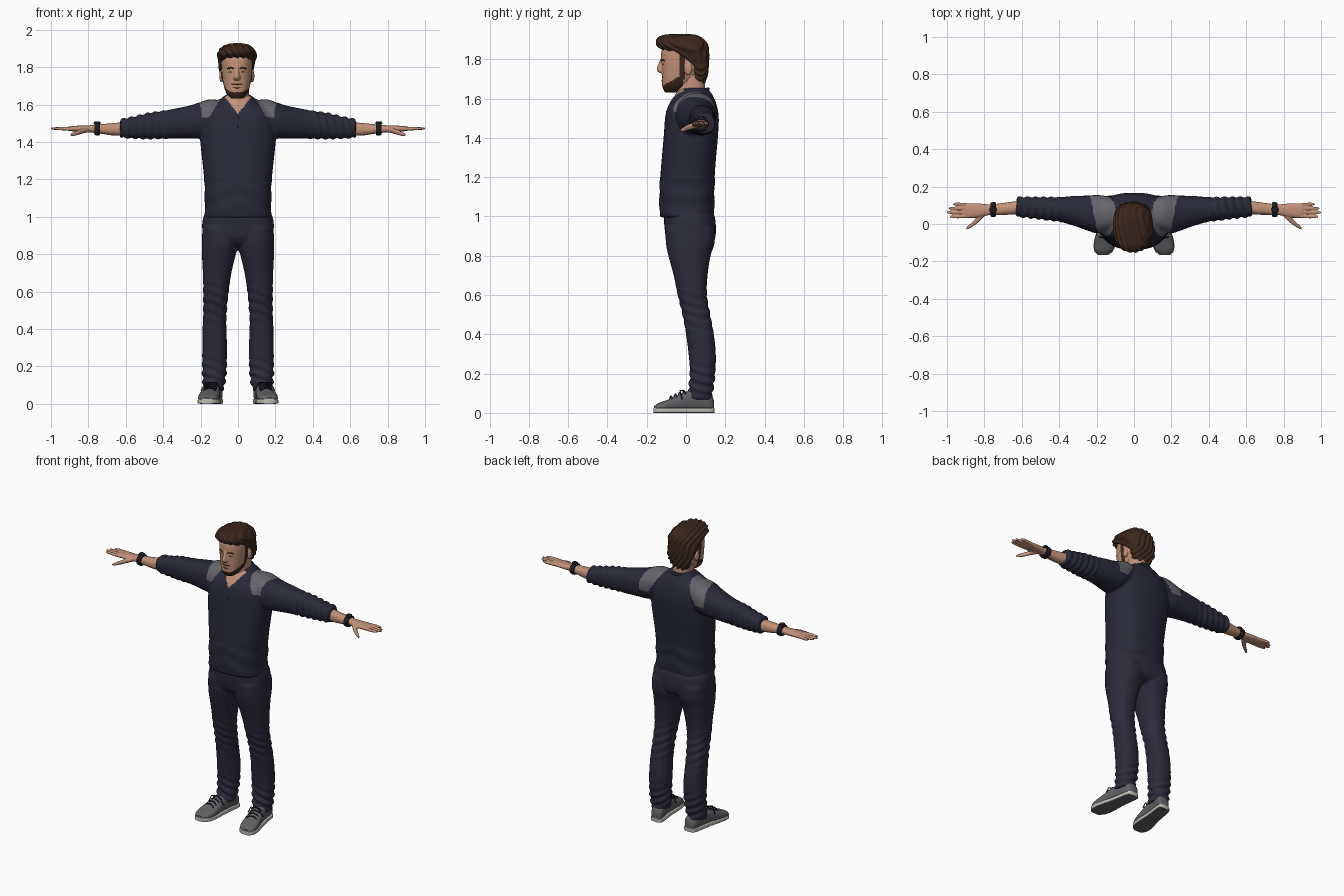
import bpy, bmesh, math
from mathutils import Matrix, Vector

if "Cube" in bpy.data.objects:
    bpy.data.objects.remove(bpy.data.objects["Cube"])


def material(name, r, g, b):
    m = bpy.data.materials.new(name)
    m.use_nodes = True
    m.diffuse_color = (r, g, b, 1)
    m.node_tree.nodes["Principled BSDF"].inputs["Base Color"].default_value = (r, g, b, 1)
    return m


SHIRT = material("navy shirt", 0.022, 0.022, 0.042)
TROUSERS = material("navy trousers", 0.025, 0.024, 0.044)
PATCH = material("grey panel", 0.13, 0.13, 0.145)
SKIN = material("skin", 0.54, 0.28, 0.19)
HAIR = material("brown hair", 0.045, 0.020, 0.011)
SHOE = material("grey canvas", 0.12, 0.12, 0.13)
SOLE = material("off white rubber", 0.50, 0.50, 0.45)
BLACK = material("black", 0.012, 0.012, 0.018)
LIPS = material("lips", 0.36, 0.13, 0.10)
EYE = material("eye white", 0.55, 0.50, 0.46)


def spline(rings, steps):
    """Smooth a list of ring tuples with a Catmull-Rom curve."""
    out = []
    for i in range(len(rings) - 1):
        p = [rings[max(0, min(len(rings) - 1, i + k))] for k in (-1, 0, 1, 2)]
        for s in range(steps):
            t = s / steps
            out.append([b + 0.5 * t * (c - a + t * (2*a - 5*b + 4*c - d + t * (3*(b - c) + d - a)))
                        for a, b, c, d in zip(*p)])
    return out + [list(rings[-1])]


def loft(bm, axis, rings, sx=1, p=2.3, n=32, steps=4):
    """Closed tube; a ring is (position, low a, high a, low b, high b)."""
    loops = []
    for t, a0, a1, b0, b1 in spline(rings, steps):
        loop = []
        for k in range(n):
            c, s = math.cos(math.tau * k / n), math.sin(math.tau * k / n)
            a = (a0 + a1) / 2 + (a1 - a0) / 2 * math.copysign(abs(c) ** (2 / p), c)
            b = (b0 + b1) / 2 + (b1 - b0) / 2 * math.copysign(abs(s) ** (2 / p), s)
            x, y, z = {"x": (t, a, b), "y": (a, t, b), "z": (a, b, t)}[axis]
            loop.append(bm.verts.new((x * sx, y, z)))
        loops.append(loop)
    for u, v in zip(loops, loops[1:]):
        for k in range(n):
            bm.faces.new((u[k], u[(k + 1) % n], v[(k + 1) % n], v[k]))
    bm.faces.new(loops[0])
    bm.faces.new(loops[-1])


def ball(bm, centre, size):
    bmesh.ops.create_uvsphere(bm, u_segments=16, v_segments=10, radius=1,
                              matrix=Matrix.Translation(centre) @ Matrix.Diagonal((*size, 1)))


def finish(name, bm, mats, voxel=0, rule=None, ripple=None):
    """Make the object, optionally fuse its tubes, crease it and colour faces by a rule."""
    bmesh.ops.recalc_face_normals(bm, faces=bm.faces)
    me = bpy.data.meshes.new(name)
    bm.to_mesh(me)
    bm.free()
    ob = bpy.data.objects.new(name, me)
    bpy.context.collection.objects.link(ob)
    if voxel:
        r = ob.modifiers.new("fuse", "REMESH")
        r.mode, r.voxel_size = "VOXEL", voxel
        s = ob.modifiers.new("relax", "SMOOTH")
        s.factor, s.iterations = 0.5, 4
        me = bpy.data.meshes.new_from_object(ob.evaluated_get(bpy.context.evaluated_depsgraph_get()))
        ob.modifiers.clear()
        ob.data = me
    if ripple:
        moved = [v.co + v.normal * ripple(v.co) for v in me.vertices]
        for v, co in zip(me.vertices, moved):
            v.co = co
    me.materials.clear()
    for m in mats:
        me.materials.append(m)
    me.shade_smooth()
    me.set_sharp_from_angle(angle=math.radians(45))
    for f in me.polygons:
        f.material_index = rule(f.center, f.normal) if rule else 0
    return ob


def cord(name, points, radius, mat, closed=False):
    cu = bpy.data.curves.new(name, "CURVE")
    cu.dimensions, cu.bevel_depth, cu.bevel_resolution, cu.use_fill_caps = "3D", radius, 2, True
    sp = cu.splines.new("POLY")
    sp.points.add(len(points) - 1)
    for q, co in zip(sp.points, points):
        q.co = (*co, 1)
    sp.use_cyclic_u = closed
    tmp = bpy.data.objects.new(name + "_path", cu)
    bm = bmesh.new()
    bm.from_mesh(tmp.to_mesh())
    bpy.data.objects.remove(tmp)
    finish(name, bm, [mat])


def sym(z, h, y0, y1, cx=0):
    return (z, cx - h, cx + h, y0, y1)


# Shirt: torso and both sleeves fused
bm = bmesh.new()
loft(bm, "z", [sym(0.995, .178, -.134, .143), sym(1.1, .178, -.136, .145), sym(1.2, .181, -.131, .146),
               sym(1.3, .191, -.123, .153), sym(1.4, .201, -.114, .162), sym(1.5, .2, -.106, .167),
               sym(1.56, .182, -.092, .158), sym(1.61, .12, -.062, .14), sym(1.645, .075, -.035, .115),
               sym(1.655, .06, -.02, .1)], p=2.5, n=48)
for s in (1, -1):
    loft(bm, "x", [(.06, -.02, .13, 1.47, 1.62), (.15, -.04, .15, 1.44, 1.628), (.2, -.05, .155, 1.42, 1.614),
                   (.25, -.035, .152, 1.418, 1.597), (.32, -.01, .15, 1.418, 1.582), (.4, .012, .144, 1.417, 1.567),
                   (.48, .022, .144, 1.416, 1.555), (.55, .031, .145, 1.418, 1.538),
                   (.628, .038, .145, 1.423, 1.522)], sx=s)


def shirt_colour(c, n):
    x = abs(c.x)
    if c.y < -.01 and x < (c.z - 1.55) * .8:
        return 2
    low = 1.53 if c.y < .05 else 1.5
    return int(c.z > low and .1 + (1.62 - c.z) * .6 < x < .205 + c.y * .2)


def shirt_creases(c):
    x = abs(c.x)
    if x > .36:
        return .004 * math.sin(x * 150 + c.y * 35 + c.z * 25) * min(1, (x - .36) * 12)
    return .002 * math.sin(c.z * 60 + x * 25) if c.z < 1.2 else 0


finish("shirt", bm, [SHIRT, PATCH, SKIN], .008, shirt_colour, shirt_creases)

# Neckline, placket and buttons
ring = [math.tau * k / 32 for k in range(32)]
cord("collar", [(.07 * math.cos(a), .03 + .082 * math.sin(a), 1.615 + .034 * math.sin(a)) for a in ring],
     .009, SHIRT, True)
cord("placket_seam", [(.016, -.09, 1.55), (.017, -.1, 1.515), (.016, -.105, 1.47), (-.014, -.106, 1.467)],
     .003, BLACK)
bm = bmesh.new()
for k in range(3):
    ball(bm, (.002, -.106 + .004 * k, 1.48 + .026 * k), (.005, .004, .005))
finish("buttons", bm, [BLACK])

# Trousers: hips and both legs fused
bm = bmesh.new()
loft(bm, "z", [sym(.85, .12, -.07, .11), sym(.885, .18, -.1, .147), sym(.95, .192, -.11, .152),
               sym(1.0, .185, -.112, .146), sym(1.03, .17, -.1, .13)], p=2.5, n=48)
for s in (1, -1):
    loft(bm, "z", [(.07, .08, .184, .0, .132), (.12, .068, .188, .014, .137), (.2, .06, .191, .02, .148),
                   (.3, .058, .191, .013, .152), (.4, .062, .189, .0, .142), (.5, .06, .186, -.017, .123),
                   (.6, .05, .186, -.042, .106), (.7, .035, .188, -.063, .11), (.8, .011, .193, -.09, .125),
                   (.86, -.005, .194, -.102, .145), (.94, .0, .19, -.106, .148)], sx=s)


def trouser_creases(c):
    cuff = max(0, 1 - abs(c.z - .14) / .14)
    knee = max(0, 1 - abs(c.z - .52) / .16)
    return (.006 * cuff + .003 * knee) * math.sin(c.z * 130 + c.x * 50 + c.y * 30)


finish("trousers", bm, [TROUSERS], .009, None, trouser_creases)

# Head: skull, nose and ears fused, beard by region
CX = -.006
bm = bmesh.new()
loft(bm, "z", [sym(1.632, .03, -.108, -.04, CX), sym(1.66, .056, -.12, .01, CX), sym(1.70, .07, -.123, .055, CX),
               sym(1.75, .079, -.124, .085, CX), sym(1.80, .083, -.127, .098, CX), sym(1.85, .081, -.122, .098, CX),
               sym(1.89, .066, -.09, .08, CX), sym(1.91, .03, -.05, .05, CX)])
loft(bm, "z", [sym(1.73, .014, -.135, -.1, CX), sym(1.742, .02, -.147, -.1, CX), sym(1.758, .015, -.148, -.1, CX),
               sym(1.785, .01, -.137, -.1, CX), sym(1.81, .009, -.127, -.1, CX)], n=16)
for s in (1, -1):
    ball(bm, (CX + s * .083, .012, 1.752), (.011, .02, .034))


def beard(c, n):
    jaw = c.y < -.015 and c.z < 1.668 + .55 * (c.y + .115)
    sideburn = abs(c.y + .02) < .013 and 1.7 < c.z < 1.83
    moustache = c.y < -.1 and abs(c.x - CX) < .03 and 1.704 < c.z < 1.714
    return int(jaw or sideburn or moustache)


finish("head", bm, [SKIN, HAIR], .004, beard)
bm = bmesh.new()
loft(bm, "z", [sym(1.53, .07, -.06, .1), sym(1.6, .061, -.053, .1), sym(1.65, .059, -.046, .098),
               sym(1.72, .057, -.03, .092)])
finish("neck", bm, [SKIN])

# Hair: swept cap with strands
bm = bmesh.new()
loft(bm, "z", [sym(1.675, .05, .035, .092, CX), sym(1.72, .075, .033, .108, CX), sym(1.77, .089, .02, .113, CX),
               sym(1.80, .095, -.02, .115, CX), sym(1.835, .1, -.085, .115, CX), sym(1.865, .104, -.142, .112, CX),
               sym(1.895, .093, -.15, .095, CX), sym(1.918, .06, -.125, .06, CX), sym(1.925, .02, -.07, .02, CX)])
finish("hair", bm, [HAIR], .005, None,
       lambda c: .004 * math.sin(c.x * 190 + c.y * 45 + 2 * math.sin(c.z * 40) + c.z * 90))

# Facial features
for s, side in ((1, "left"), (-1, "right")):
    bm = bmesh.new()
    ball(bm, (CX + s * .032, -.112, 1.775), (.013, .008, .006))
    finish(side + "_eye", bm, [EYE])
    bm = bmesh.new()
    ball(bm, (CX + s * .031, -.117, 1.775), (.005, .005, .005))
    finish(side + "_iris", bm, [BLACK])
    cord(side + "_eyebrow", [(CX + s * x, y, z) for x, y, z in
                             ((.015, -.124, 1.792), (.032, -.121, 1.797), (.05, -.11, 1.792))], .004, HAIR)
cord("mouth", [(CX + x, -.121 + x * x * 12, 1.691) for x in (-.022, -.011, 0, .011, .022)], .0045, LIPS)

for s, side in ((1, "left"), (-1, "right")):
    # Forearm, palm, fingers and thumb
    bm = bmesh.new()
    loft(bm, "x", [(.59, .055, .128, 1.433, 1.508), (.66, .05, .118, 1.434, 1.502), (.72, .048, .11, 1.442, 1.496),
                   (.77, .048, .105, 1.449, 1.492), (.81, .04, .108, 1.452, 1.488), (.86, .032, .111, 1.455, 1.487),
                   (.905, .034, .108, 1.459, 1.483)], sx=s)
    for y, tip, spread in ((.043, .985, -.004), (.062, .999, 0), (.081, .99, .003), (.1, .966, .006)):
        loft(bm, "x", [(.88, y - .01, y + .01, 1.459, 1.482), (.94, y + spread - .009, y + spread + .009, 1.462, 1.481),
                       (tip - .01, y + spread - .007, y + spread + .007, 1.465, 1.479),
                       (tip + .002, y + spread - .003, y + spread + .003, 1.469, 1.476)], sx=s, n=12)
    loft(bm, "x", [(.80, .04, .08, 1.452, 1.478), (.83, .01, .05, 1.445, 1.474), (.86, -.012, .015, 1.436, 1.462),
                   (.885, -.026, -.006, 1.431, 1.45), (.897, -.03, -.02, 1.433, 1.443)], sx=s, n=16)
    finish(side + "_hand", bm, [SKIN], .004)

    # Wrist band with a dial on top
    bm = bmesh.new()
    loft(bm, "x", [(.738, .04, .115, 1.437, 1.501), (.752, .037, .117, 1.434, 1.505), (.768, .04, .113, 1.438, 1.5)], sx=s)
    loft(bm, "z", [(1.495, .735, .772, .058, .096), (1.51, .737, .77, .06, .094)], sx=s, n=24, steps=1)
    finish(side + "_wrist_band", bm, [BLACK])

    # Shoe upper, sole and laces, toes turned out
    foot = [(.143, .024, .06), (.125, .04, .095), (.06, .043, .115), (0, .046, .108), (-.05, .052, .086),
            (-.10, .056, .064), (-.14, .048, .05), (-.162, .026, .034)]

    def mid(y):
        return .12 + (.14 - y) * .15
    bm = bmesh.new()
    loft(bm, "y", [(y, mid(y) - h, mid(y) + h, .008, top) for y, h, top in foot], sx=s, p=2.5)
    finish(side + "_shoe", bm, [SHOE])
    bm = bmesh.new()
    loft(bm, "y", [(y * 1.02, mid(y) - h - .003, mid(y) + h + .003, 0, .026) for y, h, top in foot], sx=s, p=7)
    finish(side + "_sole", bm, [SOLE, SHOE], 0, lambda c, n: int(n.z < -.7))
    for k in range(4):
        y = -.01 - .022 * k
        z = .114 - .0095 * k
        cord(f"{side}_lace_{k + 1}", [(s * (mid(y) + x), y + x * .2, z - x * x * 14)
                                      for x in (-.034, -.017, 0, .017, .034)], .0035, BLACK)
    cord(side + "_lace_bow", [(s * (mid(-.01) + x), y, z) for x, y, z in
                              ((-.055, -.02, .07), (-.03, -.03, .115), (0, -.015, .115),
                               (.03, -.03, .115), (.055, -.02, .07))], .003, BLACK)
